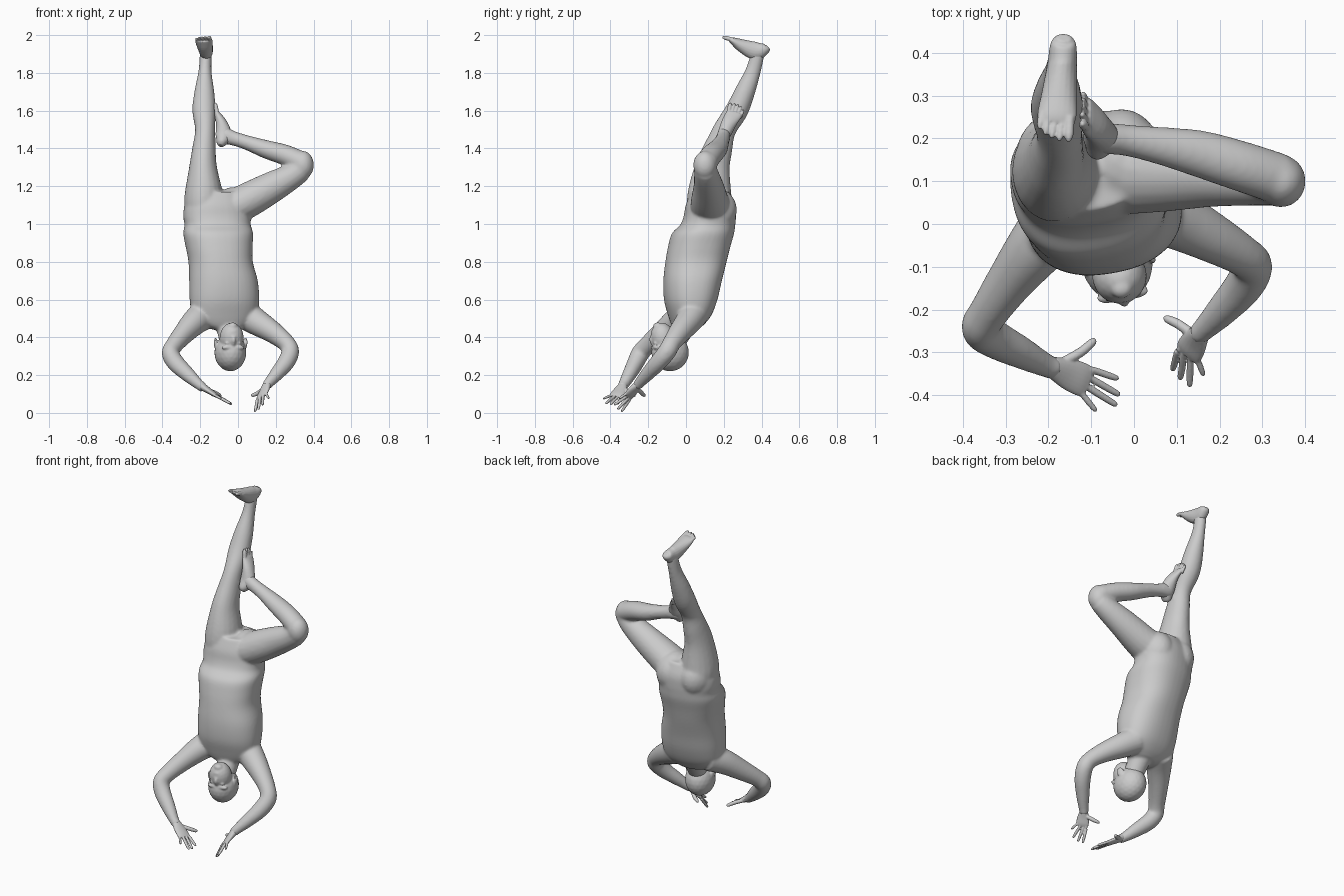
import bpy, bmesh, math
from mathutils import Vector, Matrix, Euler

cube = bpy.data.objects.get("Cube")
if cube:
    bpy.data.objects.remove(cube, do_unlink=True)

grey = bpy.data.materials.new("plain_grey")
grey.use_nodes = True
grey.diffuse_color = (0.6, 0.6, 0.6, 1)
grey.node_tree.nodes["Principled BSDF"].inputs["Base Color"].default_value = (0.6, 0.6, 0.6, 1)


def spline(rows, steps=4):
    """Catmull-Rom through rows of (x, y, z, width radius, depth radius)."""
    p = [Vector(r) for r in rows]
    p = [2 * p[0] - p[1]] + p + [2 * p[-1] - p[-2]]
    out = []
    for i in range(1, len(p) - 2):
        a, b, c, d = p[i - 1:i + 3]
        for k in range(steps):
            t = k / steps
            out.append(0.5 * (2 * b + (c - a) * t + (2 * a - 5 * b + 4 * c - d) * t * t
                              + (3 * b - a - 3 * c + d) * t ** 3))
    return out + [p[-2]]


def rounded(v, power):
    return math.copysign(abs(v) ** power, v)


def tube(bm, rows, side, level=False, seg=20, power=1.0):
    """Loft ovals along a path; side is the direction of the first radius, power < 1 is boxier."""
    s = spline(rows)
    c = [Vector(r[:3]) for r in s]
    rings = []
    for i, r in enumerate(s):
        along = Vector((0, 0, 1)) if level else (c[min(i + 1, len(c) - 1)] - c[max(i - 1, 0)]).normalized()
        u = Vector(side)
        u = (u - along * u.dot(along)).normalized()
        v = along.cross(u)
        rings.append([bm.verts.new(c[i] + u * r[3] * rounded(math.cos(a), power)
                                   + v * r[4] * rounded(math.sin(a), power))
                      for a in (2 * math.pi * k / seg for k in range(seg))])
    for a, b in zip(rings, rings[1:]):
        for k in range(seg):
            j = (k + 1) % seg
            bm.faces.new((a[k], a[j], b[j], b[k]))
    bm.faces.new(rings[0][::-1])
    bm.faces.new(rings[-1])


def blob(bm, centre, radii, rot=(0, 0, 0)):
    m = Matrix.LocRotScale(Vector(centre), Euler([math.radians(a) for a in rot]), Vector(radii))
    bmesh.ops.create_icosphere(bm, subdivisions=3, radius=1, matrix=m)


def digit(bm, pts, r):
    """Finger or toe with a rounded tip."""
    pts = [Vector(p) for p in pts]
    tip = pts[-1]
    d = (tip - pts[-2]).normalized()
    rows = [(*p, r, r) for p in pts[:-1]]
    rows += [(*(tip - d * r), r * 0.85, r * 0.85), (*tip, r * 0.4, r * 0.4)]
    tube(bm, rows, (0.3, 0.5, 0.8), seg=10)


def skin(name, bm, voxel, smooth):
    """Fuse the overlapping masses of a part into one smooth surface."""
    bmesh.ops.recalc_face_normals(bm, faces=bm.faces)
    me = bpy.data.meshes.new(name)
    bm.to_mesh(me)
    bm.free()
    me.materials.append(grey)
    ob = bpy.data.objects.new(name, me)
    bpy.context.collection.objects.link(ob)
    mod = ob.modifiers.new("fuse", 'REMESH')
    mod.mode = 'VOXEL'
    mod.voxel_size = voxel
    mod.use_smooth_shade = True
    mod = ob.modifiers.new("soften", 'SMOOTH')
    mod.factor = 0.5
    mod.iterations = smooth


X, Y = (1, 0, 0), (0, 1, 0)

# Torso: level sections from the shoulders up to the hips, turned a little
bm = bmesh.new()
tube(bm, [(-.06, .0, .44, .07, .06), (-.07, .01, .47, .135, .085), (-.072, .02, .52, .172, .112),
          (-.072, .025, .6, .184, .138), (-.077, .035, .7, .181, .152), (-.092, .053, .8, .169, .16),
          (-.1, .07, .88, .176, .163), (-.105, .09, .95, .184, .162), (-.108, .115, .995, .175, .143),
          (-.111, .126, 1.04, .179, .135), (-.112, .13, 1.1, .17, .128), (-.11, .13, 1.17, .13, .1)],
     (.985, .17, 0), level=True, seg=40, power=.86)
# Buttocks
blob(bm, (-.18, .142, 1.08), (.1, .122, .12), (-8, 0, 0))
blob(bm, (-.03, .148, 1.075), (.1, .122, .12), (-8, 0, 0))
# Straight leg
tube(bm, [(-.18, .125, 1.0, .07, .08), (-.185, .125, 1.08, .098, .118), (-.182, .125, 1.17, .099, .115),
          (-.185, .14, 1.3, .074, .093), (-.18, .17, 1.4, .062, .077), (-.174, .205, 1.5, .053, .061),
          (-.18, .268, 1.6, .062, .061), (-.178, .312, 1.7, .053, .054), (-.175, .352, 1.8, .036, .042),
          (-.172, .372, 1.87, .032, .038), (-.17, .38, 1.92, .032, .038)], X)
# Bent leg: thigh, knee, then the shin folded back
tube(bm, [(-.1, .13, 1.06, .075, .08), (-.02, .13, 1.09, .105, .092), (.06, .125, 1.13, .098, .093),
          (.18, .12, 1.195, .081, .083), (.28, .11, 1.25, .068, .069), (.335, .102, 1.29, .06, .063)], Y)
blob(bm, (.343, .1, 1.312), (.059, .062, .076))
tube(bm, [(.34, .105, 1.325, .06, .058), (.25, .135, 1.365, .059, .055), (.15, .165, 1.395, .055, .049),
          (.05, .185, 1.43, .043, .039), (-.02, .196, 1.452, .037, .038), (-.07, .2, 1.468, .036, .045),
          (-.1, .203, 1.475, .03, .04)], Y)
# Arms
tube(bm, [(-.17, .02, .525, .08, .08), (-.225, -.05, .485, .071, .072), (-.287, -.13, .42, .056, .059),
          (-.34, -.207, .355, .046, .048), (-.358, -.242, .315, .046, .049), (-.33, -.267, .265, .047, .045),
          (-.268, -.299, .205, .04, .038), (-.207, -.33, .15, .028, .029), (-.18, -.34, .132, .026, .026)], X)
tube(bm, [(.03, .04, .525, .08, .08), (.1, .01, .48, .071, .07), (.187, -.035, .425, .057, .059),
          (.255, -.075, .37, .047, .049), (.277, -.1, .325, .047, .049), (.256, -.145, .27, .046, .046),
          (.208, -.2, .21, .038, .038), (.164, -.245, .16, .028, .029), (.148, -.26, .14, .026, .026)], X)
# Neck
tube(bm, [(-.06, .02, .53, .08, .075), (-.052, -.01, .46, .064, .062), (-.045, -.06, .38, .055, .06)], X)
skin("body", bm, .0075, 11)

# Head: skull, jaw, nose, brow, lips, chin and ears, turned slightly to the left
bm = bmesh.new()
blob(bm, (0, .003, -.004), (.084, .1, .1))
blob(bm, (0, -.035, .07), (.064, .064, .085), (12, 0, 0))
blob(bm, (0, -.064, .135), (.026, .024, .02))
digit(bm, [(0, -.08, .03), (0, -.092, .05), (0, -.106, .073)], .012)
blob(bm, (0, -.092, .078), (.018, .012, .009))
blob(bm, (0, -.086, .106), (.024, .012, .01))
for s in (-1, 1):
    blob(bm, (s * .03, -.079, .022), (.032, .015, .012))
    blob(bm, (s * .03, -.08, .045), (.014, .012, .009))
    blob(bm, (s * .08, .0, .045), (.009, .021, .032), (15, 0, s * 12))
bmesh.ops.transform(bm, verts=bm.verts, matrix=Matrix.Translation((-.04, -.087, .324))
                    @ Matrix.Rotation(math.radians(10), 4, 'Z'))
skin("head", bm, .005, 5)


def hand(name, wrist, index, little, tips, thumb):
    bm = bmesh.new()
    w, a, b = Vector(wrist), Vector(index), Vector(little)
    mid, half = (a + b) / 2, (a - b).length / 2
    tube(bm, [(*w, .024, .022), (*w.lerp(mid, .45), half + .005, .016), (*w.lerp(mid, .8), half + .008, .013),
              (*mid, half + .006, .009)], b - a)
    for i, t in enumerate(tips):
        root = a.lerp(b, i / 3)
        digit(bm, [root.lerp(w, .2), root, root.lerp(Vector(t), .5), t], .0085 if i < 3 else .0073)
    digit(bm, thumb, .0115)
    skin(name, bm, .003, 2)


hand("hand_near_right", (-.195, -.333, .143), (-.092, -.343, .08), (-.122, -.397, .093),
     [(-.036, -.362, .048), (-.033, -.4, .045), (-.04, -.424, .05), (-.088, -.438, .075)],
     [(-.17, -.325, .125), (-.125, -.3, .108), (-.09, -.27, .09)])
hand("hand_near_left", (.154, -.255, .15), (.103, -.297, .072), (.147, -.312, .105),
     [(.09, -.342, .006), (.108, -.363, .018), (.13, -.38, .042), (.163, -.355, .075)],
     [(.14, -.26, .13), (.105, -.235, .105), (.07, -.218, .09)])


def foot(name, rows, side, first, last, tips):
    bm = bmesh.new()
    tube(bm, rows, side)
    for i, t in enumerate(tips):
        root = Vector(first).lerp(Vector(last), i / 4)
        digit(bm, [root, root.lerp(Vector(t), .6), t], .0115 if i == 0 else .0085)
    skin(name, bm, .0035, 3)


foot("straight_foot",
     [(-.164, .435, 1.938, .016, .012), (-.165, .421, 1.928, .03, .029), (-.168, .37, 1.916, .035, .048),
      (-.175, .3, 1.942, .042, .036), (-.18, .255, 1.966, .046, .022), (-.182, .235, 1.975, .042, .013)],
     X, (-.15, .25, 1.975), (-.215, .26, 1.97),
     [(-.153, .192, 1.99), (-.175, .194, 1.99), (-.193, .2, 1.988), (-.208, .209, 1.986), (-.221, .222, 1.982)])
foot("folded_foot",
     [(-.093, .168, 1.415, .016, .014), (-.088, .177, 1.43, .03, .027), (-.076, .2, 1.47, .035, .043),
      (-.086, .225, 1.53, .04, .031), (-.106, .25, 1.575, .043, .018), (-.113, .257, 1.592, .041, .011)],
     Y, (-.11, .224, 1.58), (-.112, .284, 1.56),
     [(-.121, .235, 1.642), (-.122, .257, 1.64), (-.122, .276, 1.633), (-.121, .292, 1.622), (-.12, .306, 1.605)])
